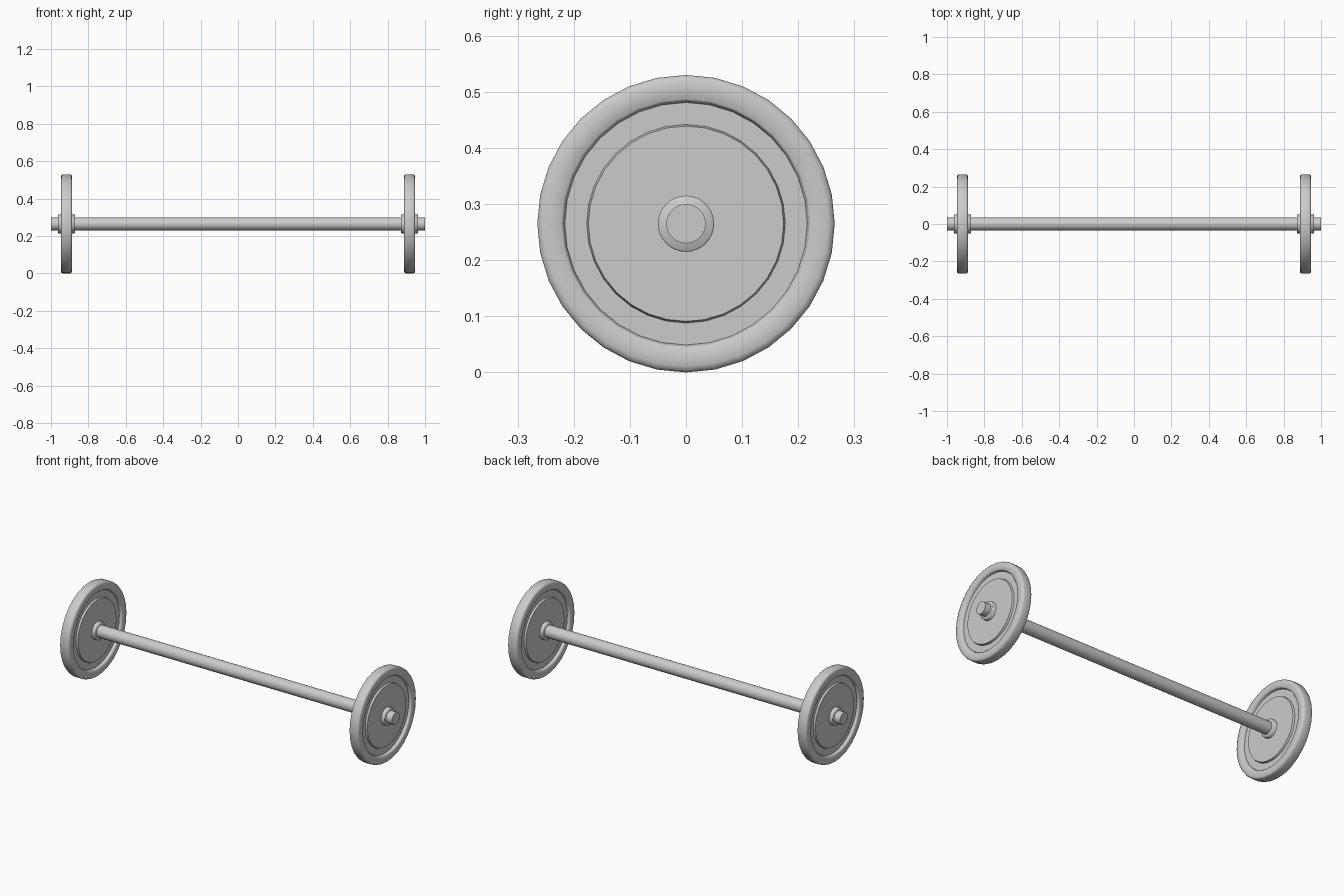
import bpy, bmesh, math

if "Cube" in bpy.data.objects:
    bpy.data.objects.remove(bpy.data.objects["Cube"])

SEG = 32
Z = 0.265          # axle height
WHEEL_X = 0.917    # wheel centre distance


def lathe(name, half, x):
    """Revolve a symmetric (offset, radius) half profile about the x axis and cap it."""
    profile = half + [(-o, r) for o, r in reversed(half)]
    bm = bmesh.new()
    rings = []
    for o, r in profile:
        rings.append([bm.verts.new((o, r * math.sin(2 * math.pi * i / SEG),
                                    r * math.cos(2 * math.pi * i / SEG)))
                      for i in range(SEG)])
    for a, b in zip(rings, rings[1:]):
        for i in range(SEG):
            j = (i + 1) % SEG
            bm.faces.new((a[i], a[j], b[j], b[i]))
    bm.faces.new(rings[0])
    bm.faces.new(rings[-1])
    bmesh.ops.recalc_face_normals(bm, faces=bm.faces)
    mesh = bpy.data.meshes.new(name)
    bm.to_mesh(mesh)
    bm.free()
    ob = bpy.data.objects.new(name, mesh)
    bpy.context.collection.objects.link(ob)
    ob.location = (x, 0, Z)
    bpy.ops.object.select_all(action='DESELECT')
    ob.select_set(True)
    bpy.context.view_layer.objects.active = ob
    bpy.ops.object.shade_smooth_by_angle(angle=math.radians(50))
    return ob


# Axle rod
lathe("axle", [(1.0, 0.035)], 0)

# Raised disc, recessed groove, rounded rim
wheel = [(0.025, 0.174), (0.014, 0.177), (0.014, 0.216), (0.027, 0.219),
         (0.030, 0.222), (0.030, 0.254), (0.0265, 0.262), (0.020, 0.265)]
# Hub collar with a small chamfer
collar = [(0.046, 0.048), (0.044, 0.050)]

for side, x in (("left", -WHEEL_X), ("right", WHEEL_X)):
    lathe(side + "_wheel", wheel, x)
    lathe(side + "_hub_collar", collar, x)
